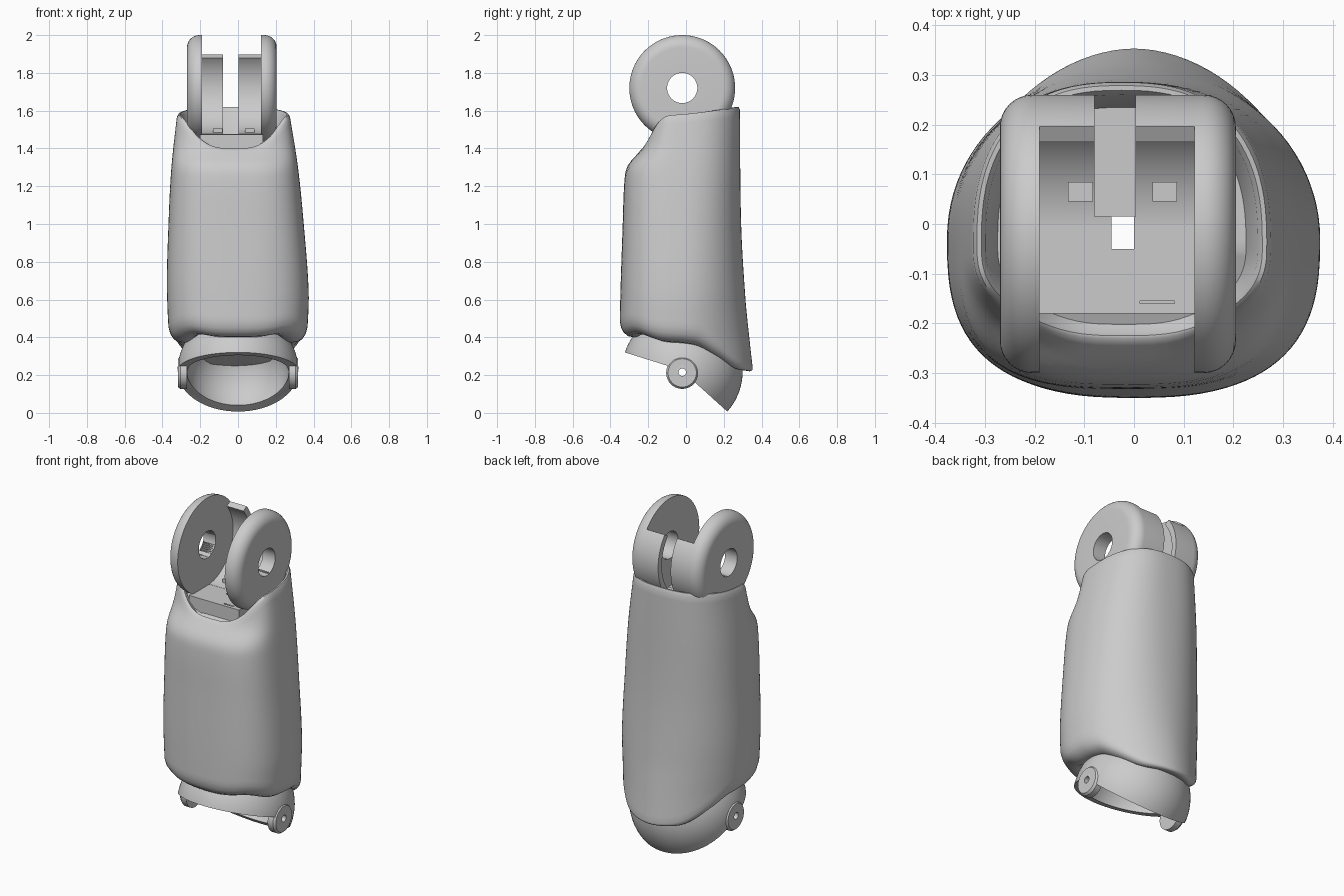
import bpy, bmesh, math
from mathutils import Matrix, Vector

cube = bpy.data.objects.get("Cube")
if cube:
    bpy.data.objects.remove(cube, do_unlink=True)

grey = bpy.data.materials.new("plain grey")
grey.use_nodes = True
colour = (0.6, 0.6, 0.6, 1)
grey.diffuse_color = colour
grey.node_tree.nodes["Principled BSDF"].inputs["Base Color"].default_value = colour


def finish(name, bm):
    bmesh.ops.recalc_face_normals(bm, faces=bm.faces)
    mesh = bpy.data.meshes.new(name)
    bm.to_mesh(mesh)
    bm.free()
    mesh.materials.append(grey)
    ob = bpy.data.objects.new(name, mesh)
    bpy.context.collection.objects.link(ob)
    return ob


def loft(name, rings):
    """Skin closed rings of points and cap both ends."""
    bm = bmesh.new()
    loops = [[bm.verts.new(p) for p in ring] for ring in rings]
    n = len(loops[0])
    for lower, upper in zip(loops, loops[1:]):
        for i in range(n):
            j = (i + 1) % n
            bm.faces.new((lower[i], lower[j], upper[j], upper[i]))
    bm.faces.new(loops[0])
    bm.faces.new(loops[-1])
    return finish(name, bm)


def lathe_x(name, profile, y, z, n=72):
    """Revolve (x, radius) pairs around an axis parallel to x."""
    turns = [2 * math.pi * i / n for i in range(n)]
    return loft(name, [[(x, y + r * math.cos(t), z + r * math.sin(t)) for t in turns]
                       for x, r in profile])


def prism(name, x0, x1, outline):
    return loft(name, [[(x, y, z) for y, z in outline] for x in (x0, x1)])


def box(name, x0, x1, y0, y1, z0, z1):
    return prism(name, x0, x1, [(y0, z0), (y1, z0), (y1, z1), (y0, z1)])


def ball(name, radius):
    bm = bmesh.new()
    bmesh.ops.create_uvsphere(bm, u_segments=64, v_segments=40, radius=radius,
                              matrix=Matrix.Translation((0, AXIS_Y, CUP_Z)))
    return finish(name, bm)


def boolean(ob, tools, operation="DIFFERENCE"):
    for tool in tools:
        tool.hide_render = True
        mod = ob.modifiers.new("cut", "BOOLEAN")
        mod.object, mod.operation, mod.solver = tool, operation, "EXACT"
    deps = bpy.context.evaluated_depsgraph_get()
    mesh = bpy.data.meshes.new_from_object(ob.evaluated_get(deps))
    ob.modifiers.clear()
    ob.data = mesh
    for tool in tools:
        bpy.data.objects.remove(tool, do_unlink=True)


def smooth(ob, angle=35):
    bpy.ops.object.select_all(action="DESELECT")
    ob.select_set(True)
    bpy.context.view_layer.objects.active = ob
    bpy.ops.object.shade_smooth_by_angle(angle=math.radians(angle))


def curve(keys):
    """Smooth interpolation through (position, value) keys."""
    def f(t):
        if t <= keys[0][0]:
            return keys[0][1]
        if t >= keys[-1][0]:
            return keys[-1][1]
        i = next(k for k in range(len(keys) - 1) if t <= keys[k + 1][0])

        def slope(k):
            a, b = keys[max(k - 1, 0)], keys[min(k + 1, len(keys) - 1)]
            return (b[1] - a[1]) / (b[0] - a[0])
        (t0, v0), (t1, v1) = keys[i], keys[i + 1]
        h = t1 - t0
        u = (t - t0) / h
        return ((1 + 2 * u) * (1 - u) ** 2 * v0 + u * (1 - u) ** 2 * h * slope(i)
                + u * u * (3 - 2 * u) * v1 + u * u * (u - 1) * h * slope(i + 1))
    return f


AXIS_Y, HINGE_Z, CUP_Z = -0.02, 1.72, 0.22

# Shell: rounded sections between a slanted hem and a scooped rim
half_width = curve([(0.2, 0.35), (0.4, 0.365), (0.65, 0.375), (1, 0.358), (1.3, 0.335), (1.6, 0.295)])
shift = curve([(0.6, 0), (1.2, -0.015), (1.6, -0.025)])
front = curve([(0.3, -0.345), (0.5, -0.35), (1, -0.335), (1.24, -0.325), (1.31, -0.308),
               (1.4, -0.235), (1.5, -0.2), (1.6, -0.18)])
back = curve([(0.22, 0.355), (0.4, 0.335), (0.6, 0.315), (1, 0.292), (1.62, 0.285)])
hem = curve([(-1, 0.4), (-0.75, 0.415), (-0.3, 0.38), (0.3, 0.355), (0.6, 0.3), (0.85, 0.235), (1, 0.22)])
rim = curve([(-1, 1.4), (-0.9, 1.45), (-0.7, 1.52), (-0.4, 1.565), (0, 1.58), (0.5, 1.6), (1, 1.62)])


def section(z, angle, scale):
    c, s = math.cos(angle), math.sin(angle)
    height = max(0, (z - 0.4) / 1.2)
    power = 2 / (2.6 + 0.6 * height if s < 0 else 1.9 + 0.6 * height)
    depth = (-front(z) if s < 0 else back(z)) + (-0.03 if s < 0 else 0.03)
    x = math.copysign(abs(c) ** power, c) * half_width(z)
    y = math.copysign(abs(s) ** power, s) * depth
    return x * scale + shift(z), y * scale - 0.03


def shell_ring(place):
    ring = []
    for i in range(96):
        a = 2 * math.pi * i / 96
        z, zs, scale = place(math.sin(a))
        ring.append((*section(zs, a, scale), z))
    return ring


def hem_ring(inset, lift):
    def place(s):
        round_off = 1 if s < 0.3 else 1 - 0.8 * (s - 0.3) / 0.7
        z = hem(s) + lift * round_off
        return z, z, 1 - inset * round_off
    return shell_ring(place)


def side_ring(t):
    def place(s):
        low = hem(s) + 0.085 * (1 if s < 0.3 else 1 - 0.8 * (s - 0.3) / 0.7)
        z = low + (rim(s) - 0.015 - low) * t
        return z, z, 1
    return shell_ring(place)


def rim_ring(scale, drop):
    return shell_ring(lambda s: (rim(s) - drop, rim(s), scale))


rings = [hem_ring(i, l) for i, l in ((0.4, 0.02), (0.25, 0), (0.14, 0.005), (0.06, 0.025), (0.02, 0.05))]
rings += [side_ring(k / 36) for k in range(37)]
rings += [rim_ring(0.98, 0), rim_ring(0.95, 0), rim_ring(0.92, 0.012)]
rings.append(shell_ring(lambda s: (min(1.44, rim(s) - 0.03), rim(s), 0.84)))
shell = loft("shell", rings)


def drain():
    return box("drain_cutter", -0.045, 0, -0.05, 0.015, 0.3, 1.7)


boolean(shell, [drain()])
smooth(shell, 50)

# Fork: rounded drum opened into two lugs and a slotted rear wall
left, right, radius, fillet = -0.27, 0.205, 0.28, 0.065
arc = [math.pi / 2 * k / 8 for k in range(9)]
profile = [(left, 0.02)]
profile += [(left + fillet * (1 - math.sin(t)), radius - fillet * (1 - math.cos(t))) for t in reversed(arc)]
profile += [(right - fillet * (1 - math.sin(t)), radius - fillet * (1 - math.cos(t))) for t in arc]
profile += [(right, 0.02)]
fork = lathe_x("fork", profile, AXIS_Y, HINGE_Z, 96)
x0, x1 = -0.19, 0.122
boolean(fork, [
    lathe_x("bore_cutter", [(x0, 0.245), (x1, 0.245)], AXIS_Y, HINGE_Z),
    prism("mouth_cutter", x0, x1, [(-0.5, 1.475), (0, 1.475), (0, 1.8), (0.165, 1.88),
                                   (0.22, 1.91), (0.5, 2.1), (-0.5, 2.1)]),
    box("slot_cutter", -0.08, 0.003, 0.015, 0.4, 1.43, 2.1),
    lathe_x("pin_cutter", [(-0.5, 0.08), (0.5, 0.08)], AXIS_Y, HINGE_Z, 48),
    drain()])
smooth(fork)

# Tray: flat floor between the lugs with shallow pockets
tray = box("tray", x0 - 0.01, x1 + 0.01, -0.18, 0.014, 1.36, 1.475)
boolean(tray, [box("pocket_cutter", 0.012, 0.082, -0.16, -0.1, 1.44, 1.6), drain()])
for x in (-0.108, 0.062):
    lug = box("floor_catch", x - 0.025, x + 0.025, 0.045, 0.085, 1.44, 1.505)

# Cup: hollow ball cut along a bent slanted edge
cup = ball("cup", 0.32)
boolean(cup, [
    ball("hollow_cutter", 0.27),
    prism("edge_cutter", -0.5, 0.5, [(-0.5, 0.376), (-0.1, 0.25), (0.04, 0.168), (0.222, 0.004),
                                     (0.5, -0.246), (0.5, -0.6), (-0.5, -0.6)]),
    drain()])
smooth(cup)

# Pivot ears on both sides of the cup
for name, side in (("left_ear", 1), ("right_ear", -1)):
    ear = lathe_x(name, [(side * 0.27, 0.085), (side * 0.305, 0.085), (side * 0.318, 0.075)],
                  AXIS_Y, CUP_Z - 0.008, 40)
    boolean(ear, [lathe_x("ear_hole_cutter", [(side * 0.2, 0.02), (side * 0.4, 0.02)],
                          AXIS_Y, CUP_Z - 0.005, 24)])
    smooth(ear)
boolean(cup, [lathe_x("cup_hole_cutter", [(-0.4, 0.02), (0.4, 0.02)], AXIS_Y, CUP_Z - 0.005, 24)])
smooth(cup)
